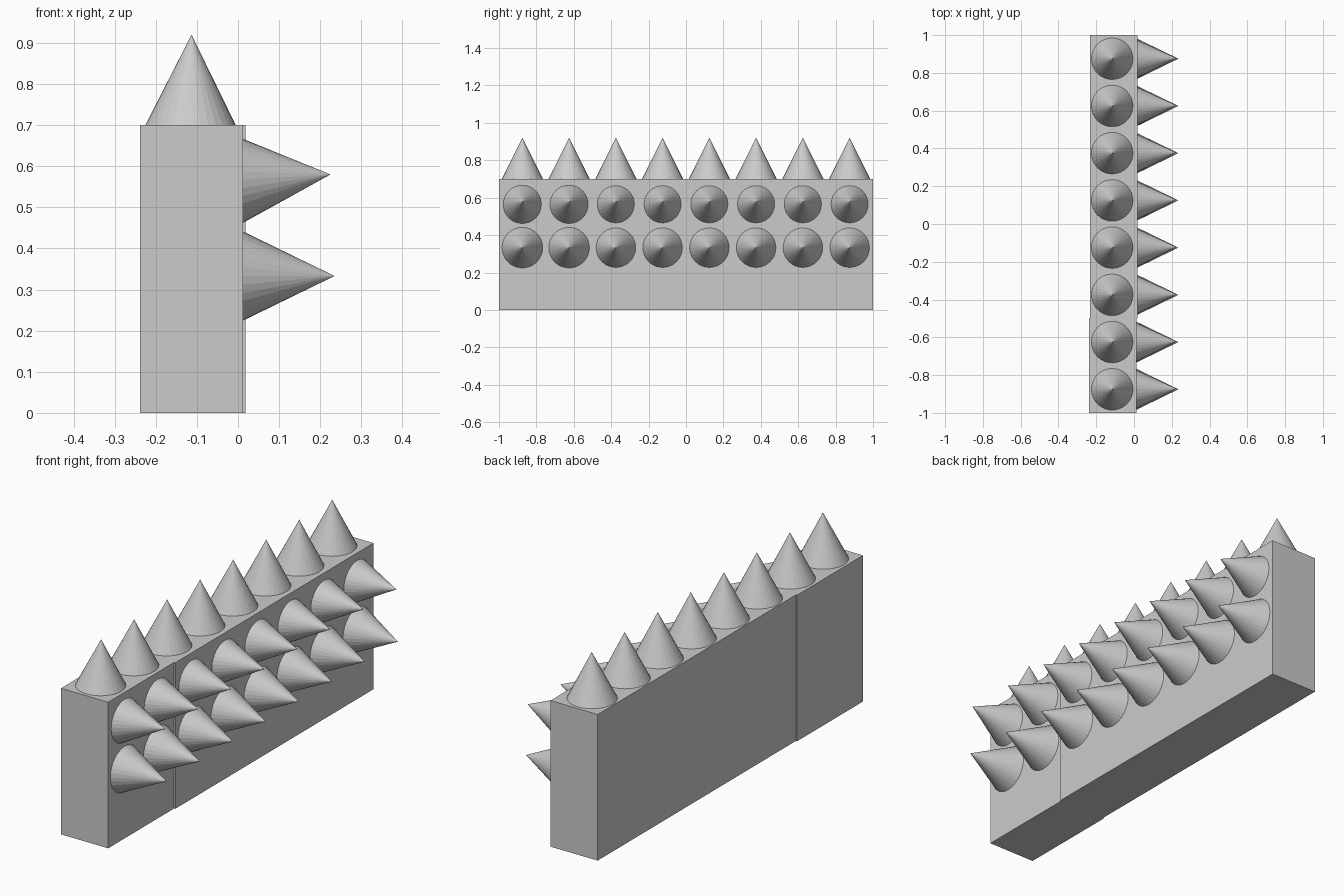
import bpy
import bmesh
from mathutils import Vector, Matrix

cube = bpy.data.objects.get("Cube")
if cube:
    bpy.data.objects.remove(cube, do_unlink=True)


def add_object(name, bm):
    mesh = bpy.data.meshes.new(name)
    bm.to_mesh(mesh)
    bm.free()
    obj = bpy.data.objects.new(name, mesh)
    bpy.context.collection.objects.link(obj)
    return obj


def block(name, center, size):
    bm = bmesh.new()
    bmesh.ops.create_cube(bm, size=1, matrix=Matrix.Translation(center) @ Matrix.Diagonal((*size, 1)))
    return add_object(name, bm)


def spike(name, base, tip, radius=0.111):
    """Closed faceted cone running from a base centre to its tip."""
    base, tip = Vector(base), Vector(tip)
    axis = tip - base
    turn = axis.to_track_quat('Z', 'Y').to_matrix().to_4x4()
    bm = bmesh.new()
    bmesh.ops.create_cone(bm, cap_ends=True, segments=32, radius1=radius, radius2=0,
                          depth=axis.length,
                          matrix=Matrix.Translation((base + tip) / 2) @ turn)
    bmesh.ops.remove_doubles(bm, verts=bm.verts, dist=0.0001)
    return add_object(name, bm)


# Wall of four blocks, the front one set back slightly
for i in range(4):
    x = -0.113 if i == 0 else -0.107
    block(f"wall_block_{i + 1}", (x, -0.75 + 0.5 * i, 0.35), (0.25, 0.5, 0.7))

# One upright spike and two side spikes per half block
for i in range(8):
    y = -0.875 + 0.25 * i
    spike(f"top_spike_{i + 1}", (-0.115, y, 0.698), (-0.113, y, 0.92))
    spike(f"upper_side_spike_{i + 1}", (-0.011, y, 0.566), (0.225, y + 0.003, 0.58), 0.113)
    spike(f"lower_side_spike_{i + 1}", (0.007, y, 0.333), (0.235, y, 0.333))
